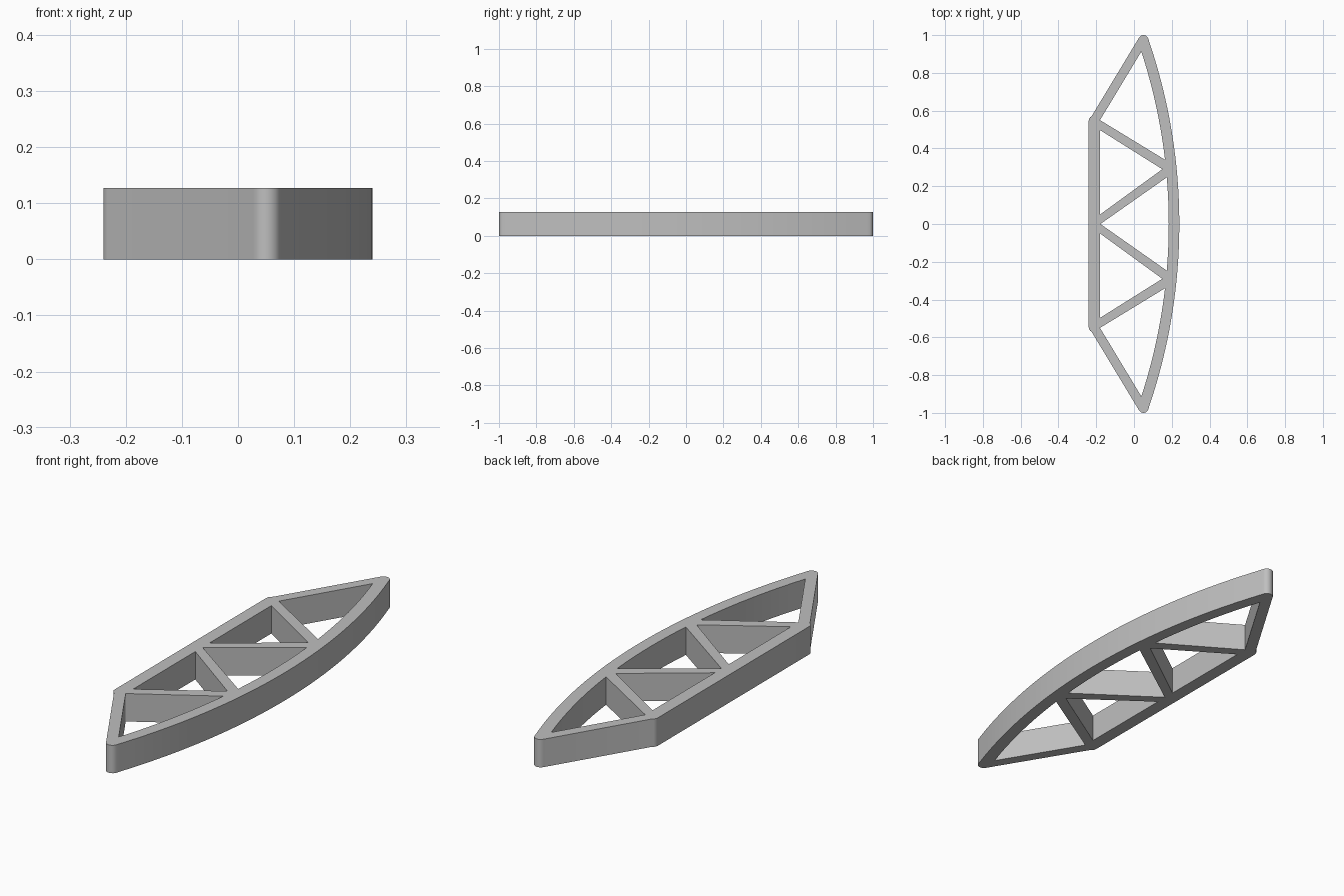
import bpy, bmesh, math

if "Cube" in bpy.data.objects:
    bpy.data.objects.remove(bpy.data.objects["Cube"])

HEIGHT = 0.127
ARC_X = -2.76            # centre of the bowed chord
R_OUT, R_IN = 3.0, 2.944


def arc(radius, y0, y1, steps):
    """Points along the bowed chord from y0 to y1."""
    pts = []
    for i in range(steps + 1):
        y = y0 + (y1 - y0) * i / steps
        pts.append((ARC_X + math.sqrt(radius ** 2 - y * y), y))
    return pts


def flip(pts):
    """Mirror a run of points front to back, keeping the loop direction."""
    return [(x, -y) for x, y in reversed(pts)]


# Outer outline: bowed side, rounded tip, slanted end, straight back
tip = [(0.05 + 0.027 * math.cos(a), 0.973 + 0.027 * math.sin(a))
       for a in (math.radians(17 + 132 * i / 8) for i in range(9))]
corner = [(-0.223, 0.573), (-0.232, 0.565), (-0.238, 0.556), (-0.24, 0.546)]
half = tip + corner
outline = arc(R_OUT, -0.965, 0.965, 32) + half + flip(half)

# Openings between the struts
end_hole = arc(R_IN, 0.34, 0.913, 10) + [(-0.18, 0.55)]
side_hole = [(-0.18, 0.05), (0.15, 0.29), (-0.18, 0.497)]
middle_hole = arc(R_IN, -0.247, 0.247, 8) + [(-0.178, 0.0)]
loops = [outline, end_hole, flip(end_hole), side_hole, flip(side_hole), middle_hole]

# Flat truss plate, raised to full thickness
bm = bmesh.new()
edges = []
for pts in loops:
    vs = [bm.verts.new((x, y, 0)) for x, y in pts]
    edges += [bm.edges.new((vs[i - 1], vs[i])) for i in range(len(vs))]
bmesh.ops.triangle_fill(bm, edges=edges, use_beauty=True, use_dissolve=False)
ext = bmesh.ops.extrude_face_region(bm, geom=bm.faces[:], use_keep_orig=True)
top = [g for g in ext["geom"] if isinstance(g, bmesh.types.BMVert)]
bmesh.ops.translate(bm, verts=top, vec=(0, 0, HEIGHT))
bmesh.ops.recalc_face_normals(bm, faces=bm.faces[:])

mesh = bpy.data.meshes.new("truss_frame")
bm.to_mesh(mesh)
bm.free()
truss = bpy.data.objects.new("truss_frame", mesh)
bpy.context.collection.objects.link(truss)

grey = bpy.data.materials.new("light grey")
grey.diffuse_color = (0.52, 0.52, 0.52, 1)
grey.use_nodes = True
grey.node_tree.nodes["Principled BSDF"].inputs["Base Color"].default_value = grey.diffuse_color
mesh.materials.append(grey)

# Smooth the rounded ends and the bow, keep rims sharp
bpy.context.view_layer.objects.active = truss
truss.select_set(True)
bpy.ops.object.shade_smooth_by_angle(angle=math.radians(30))
